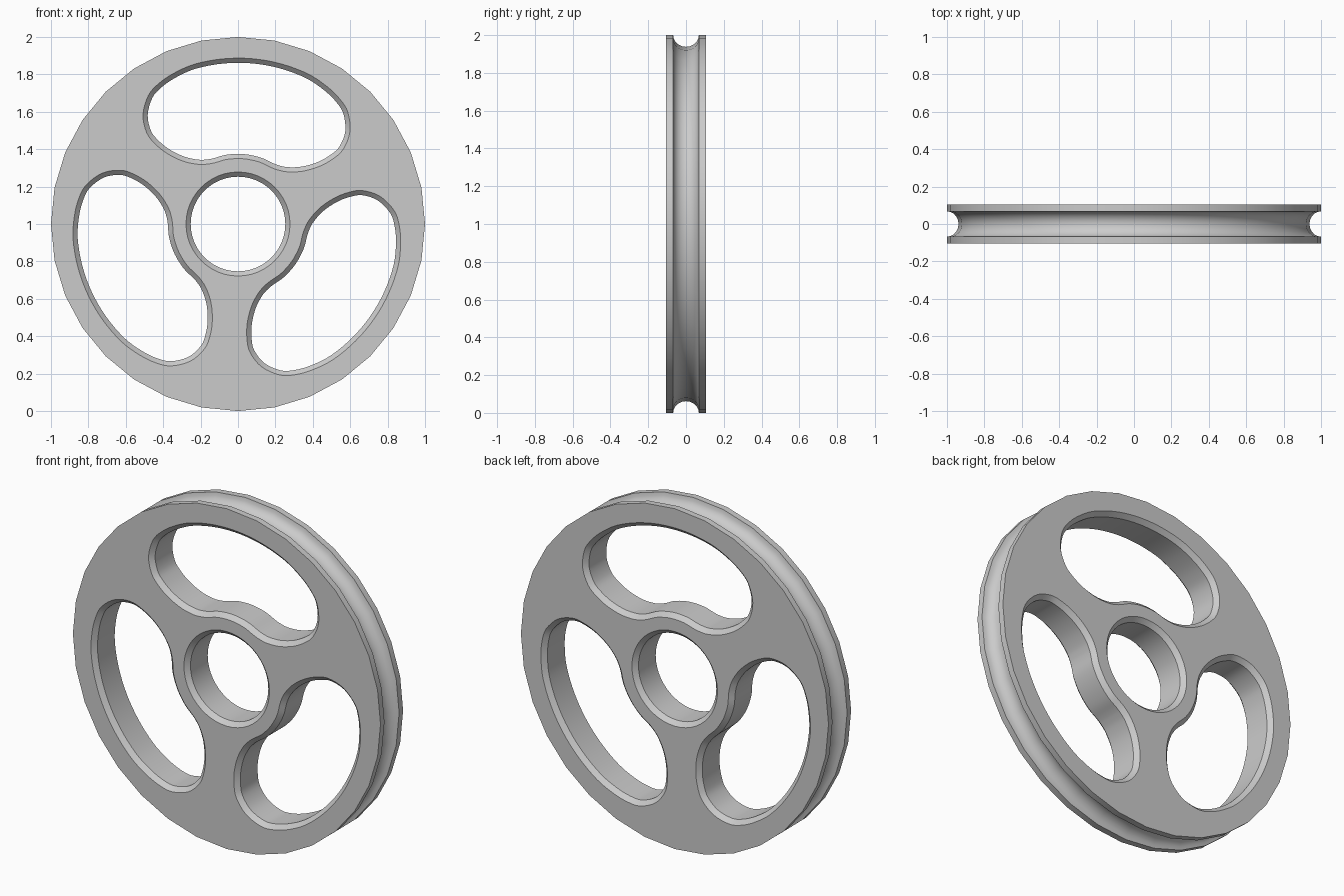
import bpy, bmesh
from math import sin, cos, pi, radians, degrees
from mathutils import Vector

if "Cube" in bpy.data.objects:
    bpy.data.objects.remove(bpy.data.objects["Cube"])

HALF = 0.105      # half thickness of the wheel
CH = 0.025        # chamfer size
CZ = 1.0          # axle height


def loft(bm, rings):
    """Skin a stack of closed rings of (x, y, z) and cap both ends."""
    vs = [[bm.verts.new(p) for p in ring] for ring in rings]
    n = len(vs[0])
    for a, b in zip(vs, vs[1:]):
        for i in range(n):
            bm.faces.new((a[i], a[(i + 1) % n], b[(i + 1) % n], b[i]))
    bm.faces.new(vs[0])
    bm.faces.new(vs[-1])


def make_object(name, bm):
    bmesh.ops.recalc_face_normals(bm, faces=bm.faces)
    me = bpy.data.meshes.new(name)
    bm.to_mesh(me)
    bm.free()
    ob = bpy.data.objects.new(name, me)
    bpy.context.collection.objects.link(ob)
    return ob


def circle(r, n):
    return [Vector((r * cos(2 * pi * i / n), r * sin(2 * pi * i / n))) for i in range(n)]


def smooth_loop(pts, steps):
    """Closed Catmull-Rom curve through the points."""
    out, n = [], len(pts)
    for i in range(n):
        p0, p1, p2, p3 = (pts[(i + k - 1) % n] for k in range(4))
        for s in range(steps):
            t = s / steps
            out.append(0.5 * (2 * p1 + (p2 - p0) * t + (2 * p0 - 5 * p1 + 4 * p2 - p3) * t * t
                              + (3 * p1 - p0 - 3 * p2 + p3) * t ** 3))
    return out


def offset(loop, d):
    """Move a counter-clockwise loop outward by d."""
    out, n = [], len(loop)
    for i in range(n):
        t = (loop[(i + 1) % n] - loop[i - 1]).normalized()
        out.append(loop[i] + Vector((t.y, -t.x)) * d)
    return out


def chamfered_cutter(bm, loop):
    """Through-hole cutter, flared at both faces of the wheel."""
    stack = [(-HALF - CH, CH), (-HALF + CH, -CH), (HALF - CH, -CH), (HALF + CH, CH)]
    loft(bm, [[(p.x, y, CZ + p.y) for p in offset(loop, d)] for y, d in stack])


# Wheel disc with a round groove in the rim
G_HALF, G_DEPTH, G_SEG = 0.068, 0.062, 10
profile = [(-HALF, 1.0)]
for i in range(G_SEG + 1):
    a = pi * i / G_SEG
    profile.append((-G_HALF * cos(a), 1.0 - G_DEPTH * sin(a)))
profile.append((HALF, 1.0))
bm = bmesh.new()
loft(bm, [[(p.x, y, CZ + p.y) for p in circle(r, 32)] for y, r in profile])
wheel = make_object("pulley_wheel", bm)

# Half outline of one kidney window (across, outward), mirrored to a full loop
half = [(0, .35), (.085, .34), (.148, .317), (.187, .306), (.24, .300), (.32, .310),
        (.405, .342), (.475, .388), (.527, .445), (.555, .54), (.535, .645), (.485, .713),
        (.41, .774), (.303, .832), (.155, .873), (0, .887)]
outline = half + [(-u, v) for u, v in reversed(half[1:-1])]
window = smooth_loop([Vector(p) for p in outline], 4)

# Cutters: axle hole and three windows
bm = bmesh.new()
chamfered_cutter(bm, circle(0.278, 48))
for k in range(3):
    a = radians(85.2 + 120 * k)
    chamfered_cutter(bm, [Vector((sin(a) * p.x + cos(a) * p.y, -cos(a) * p.x + sin(a) * p.y))
                          for p in window])
cutter = make_object("hole_cutter", bm)
cutter.hide_render = True

cut = wheel.modifiers.new("holes", 'BOOLEAN')
cut.operation = 'DIFFERENCE'
cut.solver = 'EXACT'
cut.object = cutter
bpy.context.view_layer.objects.active = wheel
wheel.select_set(True)
bpy.ops.object.modifier_apply(modifier=cut.name)
bpy.data.objects.remove(cutter)

# Smooth shading with crisp chamfer edges
bpy.ops.object.shade_smooth_by_angle(angle=radians(30))
